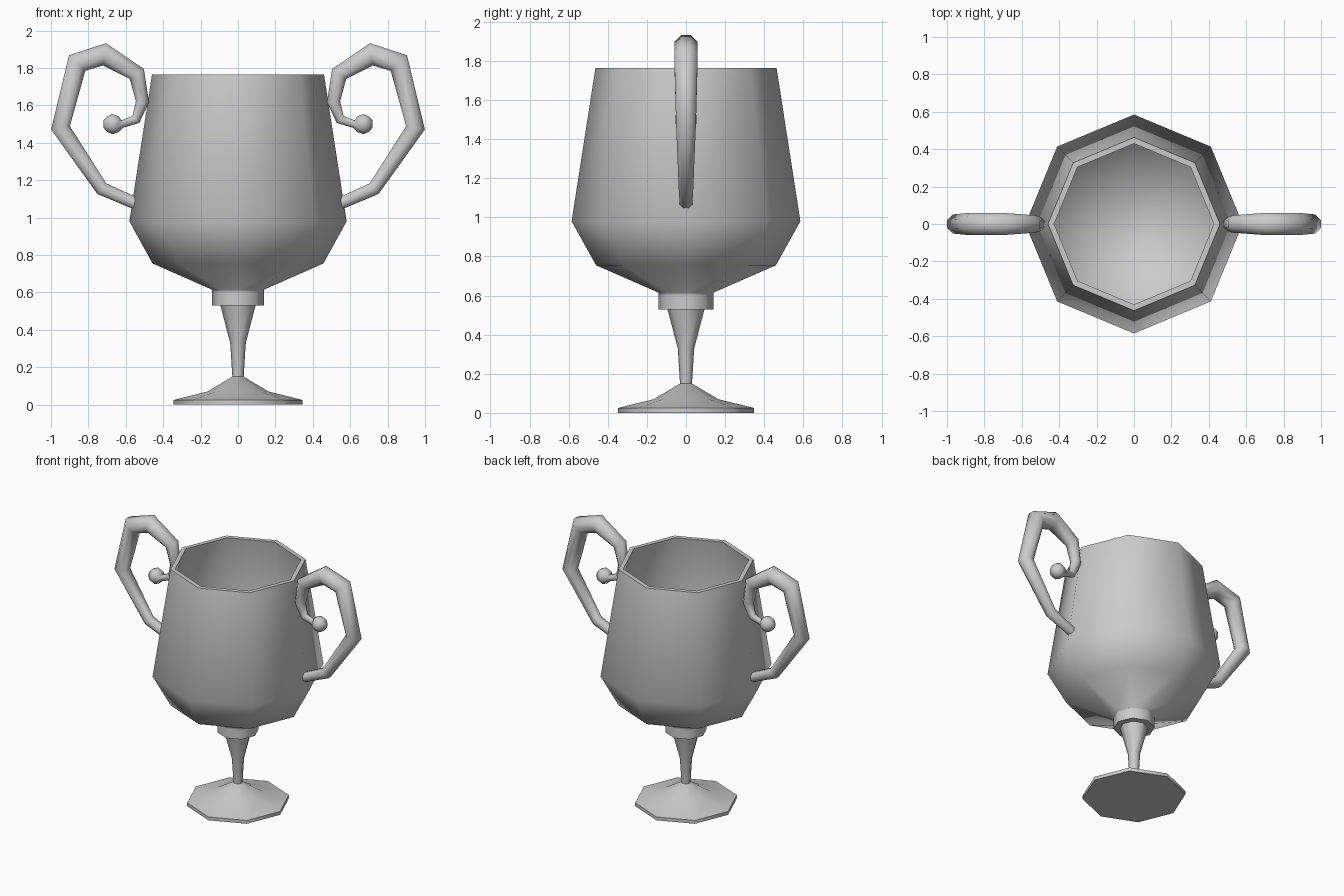
import bpy, bmesh, math
from mathutils import Vector

if "Cube" in bpy.data.objects:
    bpy.data.objects.remove(bpy.data.objects["Cube"])

SIDES = 8


def finish(bm, name, angle=70):
    bmesh.ops.remove_doubles(bm, verts=bm.verts, dist=1e-5)
    bmesh.ops.recalc_face_normals(bm, faces=bm.faces)
    mesh = bpy.data.meshes.new(name)
    bm.to_mesh(mesh)
    bm.free()
    ob = bpy.data.objects.new(name, mesh)
    bpy.context.collection.objects.link(ob)
    bpy.ops.object.select_all(action='DESELECT')
    ob.select_set(True)
    bpy.context.view_layer.objects.active = ob
    bpy.ops.object.shade_smooth_by_angle(angle=math.radians(angle))
    return ob


def skin(bm, rings):
    for a, b in zip(rings, rings[1:]):
        for i in range(SIDES):
            j = (i + 1) % SIDES
            bm.faces.new((a[i], a[j], b[j], b[i]))
    bm.faces.new(rings[0])
    bm.faces.new(rings[-1])


def lathe(name, profile):
    """Octagonal turned part from (radius, z) points, capped at both ends."""
    bm = bmesh.new()
    rings = []
    for r, z in profile:
        angles = [math.tau * i / SIDES for i in range(SIDES)]
        rings.append([bm.verts.new((0.993 * r * math.cos(a), r * math.sin(a), z)) for a in angles])
    skin(bm, rings)
    return finish(bm, name)


def handle(name, side, path):
    """Tapered tube along (x, z, radius) points in the xz plane."""
    bm = bmesh.new()
    pts = [Vector((x, 0, z)) for x, z, r in path]
    rings = []
    for i, (x, z, r) in enumerate(path):
        d_in = (pts[i] - pts[max(i - 1, 0)]).normalized()
        d_out = (pts[min(i + 1, len(pts) - 1)] - pts[i]).normalized()
        t = (d_in + d_out).normalized()
        n = Vector((t.z, 0, -t.x))
        ring = []
        for k in range(SIDES):
            a = math.tau * (k + 0.5) / SIDES
            p = pts[i] + n * r * math.cos(a) + Vector((0, r * math.sin(a), 0))
            ring.append(bm.verts.new((side * p.x, p.y, p.z)))
        rings.append(ring)
    skin(bm, rings)
    return finish(bm, name)


# Hollow bowl, outside then inside
lathe("bowl", [(0.14, 0.60), (0.14, 0.615), (0.46, 0.755), (0.585, 0.98), (0.463, 1.765),
               (0.43, 1.765), (0.55, 0.985), (0.43, 0.78), (0.12, 0.645)])

# Collar, stem and foot
lathe("collar", [(0.14, 0.53), (0.14, 0.612)])
lathe("stem", [(0.03, 0.14), (0.042, 0.33), (0.096, 0.535)])
lathe("foot", [(0.348, 0.0), (0.348, 0.025), (0.165, 0.07), (0.03, 0.15)])

# Scrolled handles ending in a small ball
HANDLE = [(0.55, 1.077, 0.035), (0.728, 1.155, 0.04), (0.949, 1.48, 0.055),
          (0.86, 1.827, 0.065), (0.713, 1.873, 0.065), (0.541, 1.768, 0.05),
          (0.511, 1.62, 0.038), (0.546, 1.525, 0.028), (0.62, 1.50, 0.022),
          (0.637, 1.50, 0.045), (0.67, 1.50, 0.058), (0.70, 1.50, 0.045), (0.72, 1.50, 0.02)]
for side, name in ((-1, "left_handle"), (1, "right_handle")):
    handle(name, side, HANDLE)
